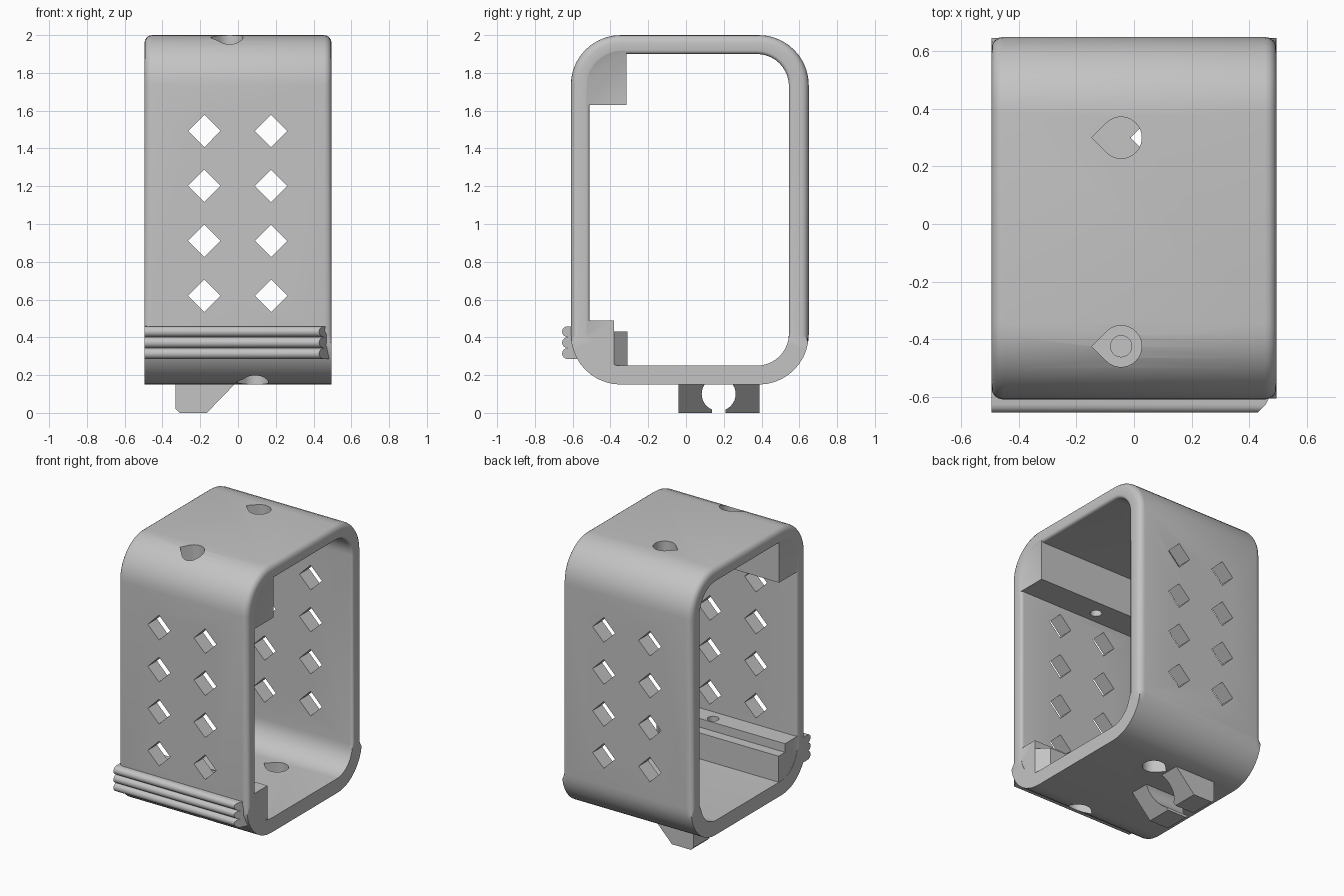
import bpy, bmesh
from math import sin, cos, pi

HALF = 0.495   # half width of the case
SINK = 0.493   # inner blocks stop just short of the rim

cube = bpy.data.objects.get("Cube")
if cube:
    bpy.data.objects.remove(cube)

grey = bpy.data.materials.new("matte grey")
grey.use_nodes = True
grey.diffuse_color = (0.55, 0.55, 0.55, 1)
grey.node_tree.nodes["Principled BSDF"].inputs["Base Color"].default_value = (0.55, 0.55, 0.55, 1)


def make(name, bm):
    bmesh.ops.recalc_face_normals(bm, faces=bm.faces)
    mesh = bpy.data.meshes.new(name)
    bm.to_mesh(mesh)
    bm.free()
    mesh.materials.append(grey)
    obj = bpy.data.objects.new(name, mesh)
    bpy.context.collection.objects.link(obj)
    return obj


def prism(name, outline, start, end, axis):
    """Extrude a 2D outline along an axis; start and end are numbers or rules."""
    bm = bmesh.new()
    rings = []
    for limit in (start, end):
        ring = []
        for a, b in outline:
            t = limit(a, b) if callable(limit) else limit
            ring.append(bm.verts.new({"x": (t, a, b), "y": (a, t, b), "z": (a, b, t)}[axis]))
        rings.append(ring)
    bm.faces.new(rings[0])
    bm.faces.new(rings[1])
    n = len(outline)
    for i in range(n):
        j = (i + 1) % n
        bm.faces.new((rings[0][i], rings[0][j], rings[1][j], rings[1][i]))
    return make(name, bm)


def circle(a, b, r, n=32):
    return [(a + r * cos(2 * pi * i / n), b + r * sin(2 * pi * i / n)) for i in range(n)]


def teardrop(x, y, r):
    arc = [-0.75 * pi + 1.5 * pi * i / 24 for i in range(25)]
    return [(x + r * cos(t), y + r * sin(t)) for t in arc] + [(x - r * 1.414, y)]


def combine(target, tool, operation):
    """Apply a boolean and throw the tool away."""
    mod = target.modifiers.new("combine", "BOOLEAN")
    mod.operation = operation
    mod.solver = "EXACT"
    mod.object = tool
    bpy.context.view_layer.objects.active = target
    bpy.ops.object.modifier_apply(modifier=mod.name)
    bpy.data.objects.remove(tool)


def rounded_frame(y0, y1, z0, z1, r, inset, steps=10):
    """Rounded rectangle; the inset leaves the lower corners square-edged."""
    points = []
    corners = ((y1 - r, z1 - r), (y0 + r, z1 - r), (y0 + r, z0 + r), (y1 - r, z0 + r))
    for k, (cy, cz) in enumerate(corners):
        for i in range(steps + 1):
            t = (k + i / steps) * pi / 2
            d = inset if sin(t) > -0.01 else 0
            points.append((cy + (r - d) * cos(t), cz + (r - d) * sin(t)))
    return points


# Case shell: a closed loft with rounded rims
def build_shell():
    bm = bmesh.new()
    rings = []
    angles = [i * pi / 8 for i in range(5)]

    def add(outer, radius, side, t):
        x = side * (HALF - radius * (1 - sin(t)))
        d = radius * (1 - cos(t))
        if outer:
            pts = rounded_frame(-0.61, 0.65, 0.15, 2.0, 0.265, d)
        else:
            pts = rounded_frame(-0.51, 0.545, 0.25, 1.9, 0.17, -d)
        rings.append([bm.verts.new((x, y, z)) for y, z in pts])

    for outer, radius, side in ((True, 0.04, 1), (False, 0.02, 1), (False, 0.02, -1), (True, 0.04, -1)):
        order = angles if (side == 1) == outer else angles[::-1]
        for t in order:
            add(outer, radius, side, t)
    for a, b in zip(rings, rings[1:] + rings[:1]):
        for i in range(len(a)):
            j = (i + 1) % len(a)
            bm.faces.new((a[i], a[j], b[j], b[i]))
    return make("case_shell", bm)


shell = build_shell()

# Upper hinge block, lower latch block and its tapered step
upper = [(-0.55, 1.63), (-0.315, 1.63), (-0.315, 1.94), (-0.4, 1.94), (-0.5, 1.88), (-0.55, 1.76)]
lower = [(-0.55, 0.49), (-0.38, 0.49), (-0.38, 0.2), (-0.4, 0.2), (-0.5, 0.27), (-0.55, 0.35)]
step = [(-SINK, -0.42), (SINK, -0.42), (SINK, -0.38), (0.425, -0.31), (-SINK, -0.31)]
combine(shell, prism("upper_block", upper, -SINK, SINK, "x"), "UNION")
combine(shell, prism("lower_block", lower, -SINK, SINK, "x"), "UNION")
combine(shell, prism("latch_step", step, 0.2, 0.43, "z"), "UNION")

# Diamond vents through the front and back walls
for x in (-0.178, 0.175):
    for row in range(4):
        vent = circle(x, 0.62 + 0.291 * row, 0.086, 4)
        combine(shell, prism("vent_cutter", vent, -1, 1, "y"), "DIFFERENCE")

# Teardrop holes: plain ones at the back, stepped ones in the blocks
for x, y, z0, z1 in ((-0.045, 0.3, 1.7, 2.1), (-0.045, -0.425, 1.8, 2.1),
                     (0.09, 0.3, 0.1, 0.4), (0.09, -0.425, 0.1, 0.32)):
    combine(shell, prism("hole_cutter", teardrop(x, y, 0.072), z0, z1, "z"), "DIFFERENCE")
for x, z0, z1 in ((-0.045, 1.5, 1.9), (0.09, 0.2, 0.6)):
    combine(shell, prism("pin_cutter", circle(x, -0.425, 0.037, 20), z0, z1, "z"), "DIFFERENCE")

# Ridged thumb grip with a slanted end
ridges = [(-0.55, 0.285)]
for k in range(3):
    for i in range(9):
        t = -pi / 2 + pi * i / 8
        ridges.append((-0.627 - 0.029 * cos(t), 0.314 + 0.058 * k + 0.0285 * sin(t)))
ridges.append((-0.55, 0.459))
grip = prism("thumb_grip", ridges, -HALF, lambda y, z: HALF - max(0, -0.59 - y), "x")

# Cable clip under the base: wedge with a round channel and a slot
wedge = [(-0.33, 0.16), (-0.33, 0.02), (-0.31, 0), (-0.165, 0), (-0.01, 0.16)]
clip = prism("cable_clip", wedge, -0.04, 0.39, "y")
combine(clip, prism("channel_cutter", circle(0.173, 0.1, 0.09), -0.6, 0.3, "x"), "DIFFERENCE")
slot = [(0.137, -0.1), (0.209, -0.1), (0.209, 0.1), (0.137, 0.1)]
combine(clip, prism("slot_cutter", slot, -0.6, 0.3, "x"), "DIFFERENCE")

for obj in (shell, grip, clip):
    bpy.ops.object.select_all(action="DESELECT")
    obj.select_set(True)
    bpy.context.view_layer.objects.active = obj
    bpy.ops.object.shade_smooth_by_angle(angle=0.6)
